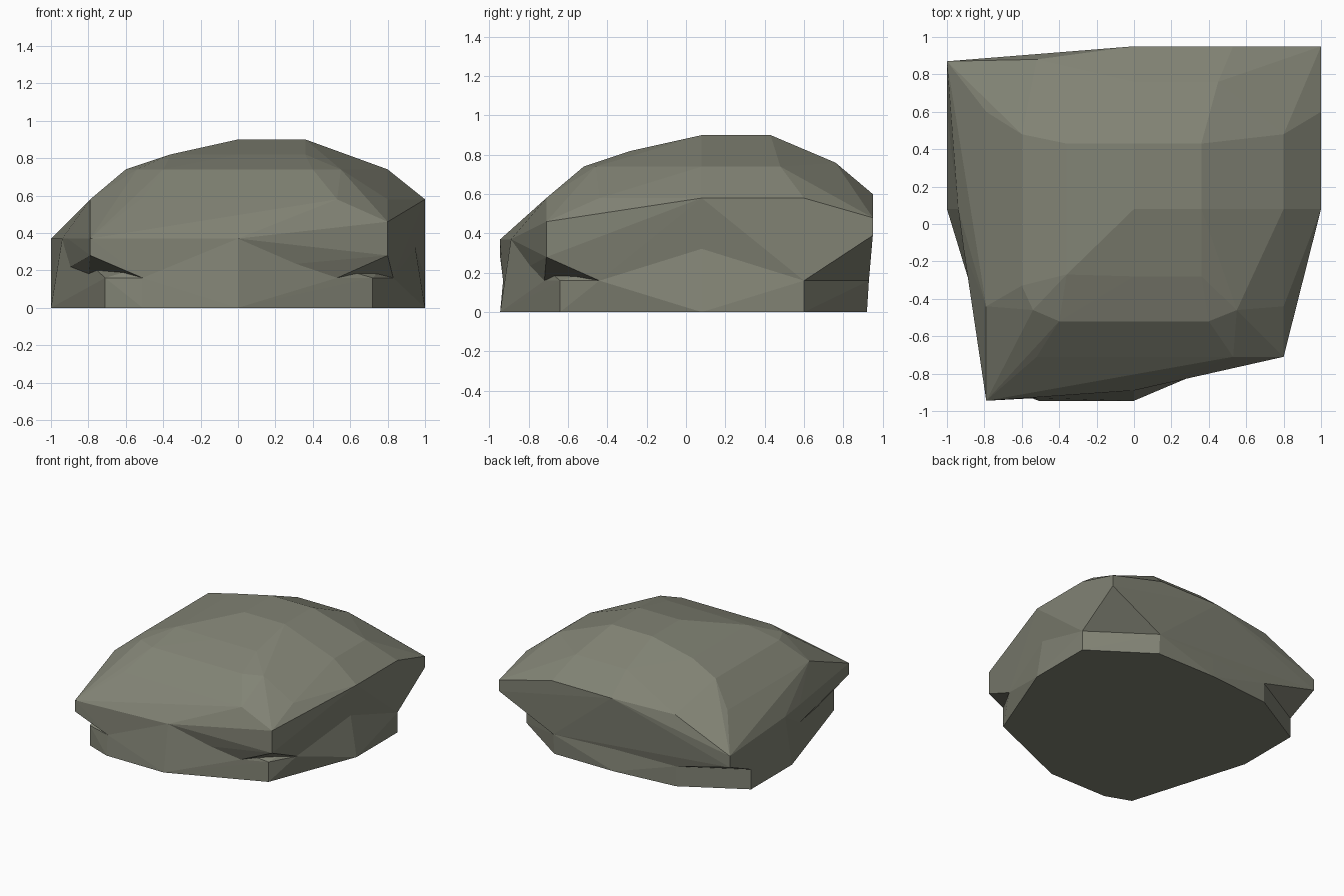
import bpy, bmesh

if "Cube" in bpy.data.objects:
    bpy.data.objects.remove(bpy.data.objects["Cube"])


def hull(name, points):
    """Faceted stone block: convex hull around a few key points."""
    bm = bmesh.new()
    for p in points:
        bm.verts.new(p)
    res = bmesh.ops.convex_hull(bm, input=bm.verts[:])
    junk = {g for g in res["geom_interior"] + res["geom_unused"]
            if isinstance(g, bmesh.types.BMVert)}
    bmesh.ops.delete(bm, geom=list(junk), context='VERTS')
    bmesh.ops.recalc_face_normals(bm, faces=bm.faces[:])
    mesh = bpy.data.meshes.new(name)
    bm.to_mesh(mesh)
    bm.free()
    obj = bpy.data.objects.new(name, mesh)
    bpy.context.collection.objects.link(obj)
    return obj


def at(z, *xy):
    return [(x, y, z) for x, y in xy]


# Lower block: ground outline, low ledges below the corners, narrower waist
ledges = [(.53, -.72), (.83, -.44), (1, .6), (.53, .93),
          (-.52, .87), (-1, .6), (-.8, -.45), (-.51, -.93)]
base = hull("rock_base",
            at(0, (.72, -.64), (1, .08), (1, .6), (.71, .78), (.53, .92), (0, .92),
               (-.52, .87), (-1, .6), (-1, .08), (-.8, -.45), (-.71, -.87),
               (-.51, -.945), (0, -.945))
            + at(.16, (.72, -.64), (.71, .78), (-.71, -.87), *ledges)
            + at(.37, (.94, .08), (0, .88), (-.94, .08), (0, -.89)))

# Upper block: overhanging corners, crest line and stepped crown
rock = hull("rock",
            at(.16, *ledges)
            + at(.28, (.8, -.71), (-1, .87), (-.79, -.945))
            + [(1, .95, .39), (1, .95, .48), (.8, -.71, .46)]
            + at(.37, (-1, .87), (-.94, .08), (-.91, -.14), (-.79, -.945), (0, -.89))
            + at(.58, (.8, -.44), (1, .08), (1, .6), (-.52, .88), (-.79, .6),
                 (-.79, -.44), (-.52, -.71), (.53, -.71))
            + at(.6, (.53, .95), (0, .95))
            + at(.74, (.8, .08), (.8, .48), (-.6, .48), (-.6, -.33),
                 (-.4, -.52), (.4, -.52), (.55, -.46), (-.54, -.46))
            + at(.76, (.45, .76), (0, .76))
            + at(.82, (-.36, .43), (-.36, .08), (-.36, -.27), (0, -.28), (.36, -.28))
            + at(.9, (0, .08), (.36, .08), (.36, .43), (0, .43)))

# Merge both blocks into one stone
mod = rock.modifiers.new("merge", 'BOOLEAN')
mod.operation = 'UNION'
mod.solver = 'EXACT'
mod.object = base
bpy.context.view_layer.objects.active = rock
bpy.ops.object.modifier_apply(modifier=mod.name)
bpy.data.objects.remove(base)

# Grey-green stone colour
mat = bpy.data.materials.new("stone")
mat.diffuse_color = (.22, .225, .175, 1)
mat.use_nodes = True
mat.node_tree.nodes["Principled BSDF"].inputs["Base Color"].default_value = mat.diffuse_color
rock.data.materials.clear()
rock.data.materials.append(mat)
